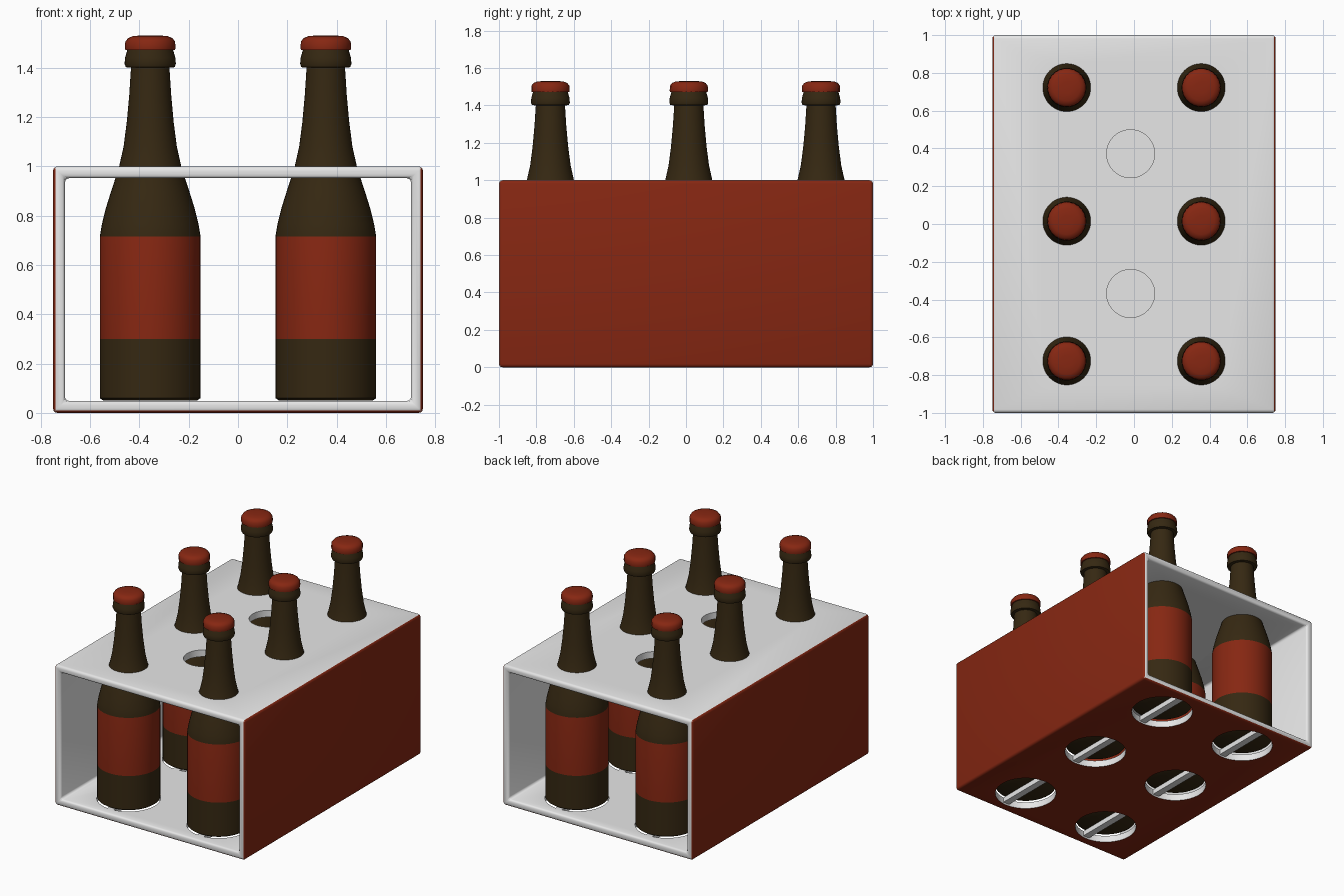
import bpy, bmesh, math

if "Cube" in bpy.data.objects:
    bpy.data.objects.remove(bpy.data.objects["Cube"])

XS = (-0.356, 0.356)
YS = (-0.725, 0.015, 0.722)


def material(name, rgb):
    m = bpy.data.materials.new(name)
    m.diffuse_color = (*rgb, 1)
    m.use_nodes = True
    m.node_tree.nodes["Principled BSDF"].inputs["Base Color"].default_value = m.diffuse_color
    return m


GREY = material("card grey", (0.8, 0.8, 0.8))
RED = material("brick red", (0.24, 0.02, 0.006))
BROWN = material("dark brown glass", (0.036, 0.021, 0.006))


def make(name, bm, mats):
    bmesh.ops.recalc_face_normals(bm, faces=bm.faces)
    me = bpy.data.meshes.new(name)
    bm.to_mesh(me)
    bm.free()
    for m in mats:
        me.materials.append(m)
    ob = bpy.data.objects.new(name, me)
    bpy.context.collection.objects.link(ob)
    return ob


def smooth(ob, angle=35):
    bpy.ops.object.select_all(action='DESELECT')
    ob.select_set(True)
    bpy.context.view_layer.objects.active = ob
    bpy.ops.object.shade_smooth_by_angle(angle=math.radians(angle))


def lathe(profile, n, rule=None, crimp=None):
    """Closed revolved solid; rule(z) picks the material, crimp(i, j) scales the radius."""
    bm = bmesh.new()
    rings = []
    for j, (r, z) in enumerate(profile):
        ring = []
        for i in range(n):
            a = 2 * math.pi * i / n
            s = r * (crimp(i, j) if crimp else 1)
            ring.append(bm.verts.new((s * math.cos(a), s * math.sin(a), z)))
        rings.append(ring)
    for a, b in zip(rings, rings[1:]):
        for i in range(n):
            bm.faces.new((a[i], a[(i + 1) % n], b[(i + 1) % n], b[i]))
    bm.faces.new(rings[0][::-1])
    bm.faces.new(rings[-1])
    if rule:
        for f in bm.faces:
            f.material_index = rule(f.calc_center_median().z)
    return bm


# Carton: square tube open at front and back, with softened edges
bm = bmesh.new()
T = 0.048
loops = []
for y in (-1, 1):
    for t in (0, T):
        x = 0.75 - t
        loops.append([bm.verts.new(p) for p in
                      ((-x, y, t), (x, y, t), (x, y, 1 - t), (-x, y, 1 - t))])
for a, b in ((0, 1), (1, 3), (3, 2), (2, 0)):
    for i in range(4):
        k = (i + 1) % 4
        bm.faces.new((loops[a][i], loops[a][k], loops[b][k], loops[b][i]))
bmesh.ops.recalc_face_normals(bm, faces=bm.faces)
sharp = [e for e in bm.edges if e.calc_face_angle() > 0.5]
bmesh.ops.bevel(bm, geom=sharp, offset=0.018, segments=3, profile=0.5,
                affect='EDGES', clamp_overlap=True)
carton = make("carton", bm, (GREY, RED))

# Holes: neck holes, finger holes and floor holes
bm = bmesh.new()
holes = [(x, y, r, z) for x in XS for y in YS for r, z in ((0.127, 1), (0.207, 0))]
holes += [(-0.018, y, 0.127, 1) for y in (-0.368, 0.372)]
for x, y, r, z in holes:
    c = bmesh.ops.create_cone(bm, cap_ends=True, segments=48, radius1=r, radius2=r, depth=0.2)
    bmesh.ops.translate(bm, verts=c["verts"], vec=(x, y, z))
cutter = make("hole_cutter", bm, (GREY,))
cutter.hide_render = True
mod = carton.modifiers.new("holes", 'BOOLEAN')
mod.operation = 'DIFFERENCE'
mod.solver = 'EXACT'
mod.object = cutter
bpy.context.view_layer.objects.active = carton
bpy.ops.object.modifier_apply(modifier=mod.name)
bpy.data.objects.remove(cutter)

# Red outside on the two long sides and underneath
for p in carton.data.polygons:
    side = abs(p.normal.x) > 0.6 and abs(p.center.x) > 0.735 and p.normal.x * p.center.x > 0
    under = p.normal.z < -0.6 and p.center.z < 0.015
    p.material_index = 1 if side or under else 0
smooth(carton)

# Bottle and crown cap profiles (radius, height)
BOTTLE = [(0.19, 0.05), (0.2045, 0.06), (0.2045, 0.30), (0.2045, 0.715), (0.196, 0.765),
          (0.18, 0.83), (0.158, 0.90), (0.127, 0.995), (0.108, 1.08), (0.095, 1.18),
          (0.085, 1.29), (0.078, 1.40), (0.099, 1.402), (0.104, 1.415), (0.102, 1.44),
          (0.092, 1.475)]
CAP = [(0.1, 1.472), (0.101, 1.48), (0.1, 1.505), (0.09, 1.52), (0.07, 1.528), (0.03, 1.531)]

bottle_src = make("bottle", lathe(BOTTLE, 40, lambda z: 1 if 0.3 < z < 0.715 else 0), (BROWN, RED))
cap_src = make("crown_cap", lathe(CAP, 48, crimp=lambda i, j: 1.02 if i % 2 and j < 3 else 1), (RED,))
smooth(bottle_src)
smooth(cap_src)

# Support bar across each floor hole
bm = bmesh.new()
c = bmesh.ops.create_cube(bm, size=1)
for v in c["verts"]:
    v.co = (v.co.x * 0.05, v.co.y * 0.425, v.co.z * 0.036 + 0.03)
bar_src = make("floor_bar", bm, (GREY,))

# Six of each
for src in (bottle_src, cap_src, bar_src):
    spots = [(x, y, 0) for x in XS for y in YS]
    src.location = spots[0]
    for s in spots[1:]:
        ob = src.copy()
        ob.location = s
        bpy.context.collection.objects.link(ob)
